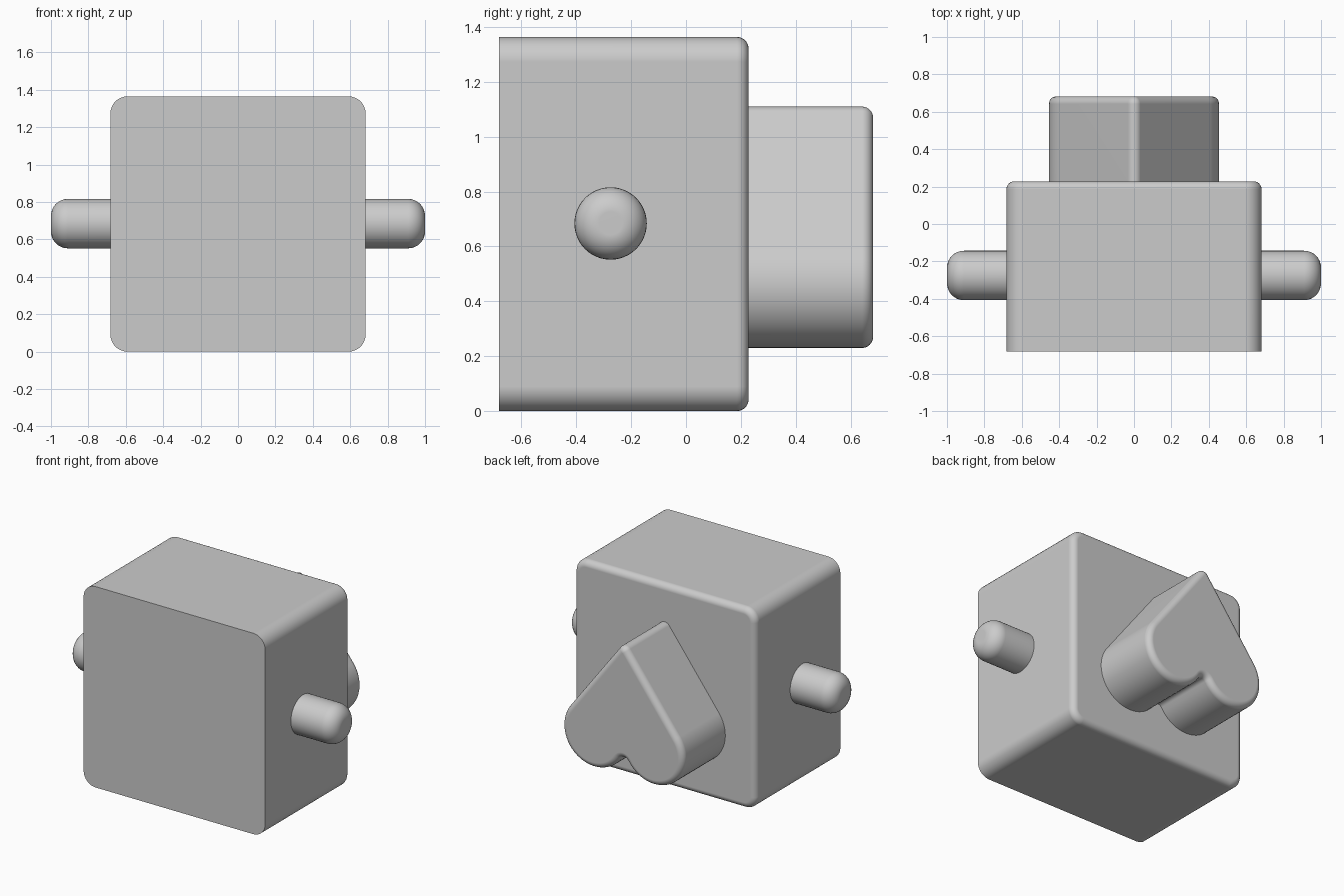
import bpy, bmesh, math
from math import pi, sin, cos, atan2, acos, hypot, sqrt

if "Cube" in bpy.data.objects:
    bpy.data.objects.remove(bpy.data.objects["Cube"], do_unlink=True)

grey = bpy.data.materials.new("plain grey")
grey.use_nodes = True
grey.diffuse_color = (0.6, 0.6, 0.6, 1)
grey.node_tree.nodes["Principled BSDF"].inputs["Base Color"].default_value = (0.6, 0.6, 0.6, 1)


def arc(cx, cz, r, start, end, steps):
    angles = [start + (end - start) * i / steps for i in range(steps + 1)]
    return [(cx + r * cos(a), cz + r * sin(a)) for a in angles]


def rounded_square(inset):
    half, r, middle = 0.682, 0.09, 0.682
    points = []
    for k, (sx, sz) in enumerate([(1, 1), (-1, 1), (-1, -1), (1, -1)]):
        points += arc(sx * (half - r), middle + sz * (half - r), r - inset,
                      k * pi / 2, (k + 1) * pi / 2, 8)
    return points


def heart(inset):
    # point at the top, two lobes below joined by a small concave fillet
    lobe_x, lobe_z, lobe_r = 0.225, 0.46, 0.23
    tip_z, tip_r, notch_r = 1.068, 0.042, 0.035
    rise = tip_z - lobe_z
    side = atan2(rise, -lobe_x) - acos((lobe_r - tip_r) / hypot(lobe_x, rise))
    drop = sqrt((lobe_r + notch_r) ** 2 - lobe_x ** 2)
    meet = atan2(drop, lobe_x)
    points = arc(lobe_x, lobe_z, lobe_r - inset, side, meet - pi, 28)
    points += arc(0, lobe_z - drop, notch_r + inset, meet, pi - meet, 10)[1:-1]
    points += arc(-lobe_x, lobe_z, lobe_r - inset, 2 * pi - meet, pi - side, 28)
    points += arc(0, tip_z, tip_r - inset, pi - side, side, 8)
    return points


def disc(inset):
    return arc(-0.275, 0.684, 0.132 - inset, 0, 2 * pi, 48)[:-1]


def make_part(name, outline, start, end, fillet, place):
    """Extrude an outline from start to end, rounding over the far rim."""
    rings = [(start, 0)]
    for i in range(9):
        a = i / 8 * pi / 2
        rings.append((end - fillet * (1 - sin(a)), fillet * (1 - cos(a))))
    bm = bmesh.new()
    loops = [[bm.verts.new(place(u, v, depth)) for u, v in outline(inset)]
             for depth, inset in rings]
    for low, high in zip(loops, loops[1:]):
        for i in range(len(low)):
            bm.faces.new((low[i - 1], low[i], high[i], high[i - 1]))
    bm.faces.new(loops[0])
    bm.faces.new(loops[-1])
    bmesh.ops.recalc_face_normals(bm, faces=bm.faces)
    mesh = bpy.data.meshes.new(name)
    bm.to_mesh(mesh)
    bm.free()
    mesh.materials.append(grey)
    part = bpy.data.objects.new(name, mesh)
    bpy.context.collection.objects.link(part)
    bpy.ops.object.select_all(action='DESELECT')
    part.select_set(True)
    bpy.context.view_layer.objects.active = part
    bpy.ops.object.shade_smooth_by_angle(angle=math.radians(35))
    # keep the large flat faces looking flat beside the fillets
    weighted = part.modifiers.new("flat face normals", 'WEIGHTED_NORMAL')
    weighted.keep_sharp = True
    return part


def backward(x, z, depth):
    return (x, depth, z)


# Body block: sharp front rim, rounded back rim
make_part("body", rounded_square, -0.682, 0.228, 0.042, backward)

# Heart-shaped boss on the back
make_part("heart_boss", heart, 0.2, 0.682, 0.04, backward)

# Round pegs on both sides
for label, side in (("left", 1), ("right", -1)):
    make_part(label + "_peg", disc, 0.66, 1.0, 0.09,
              lambda y, z, depth, s=side: (s * depth, y, z))
